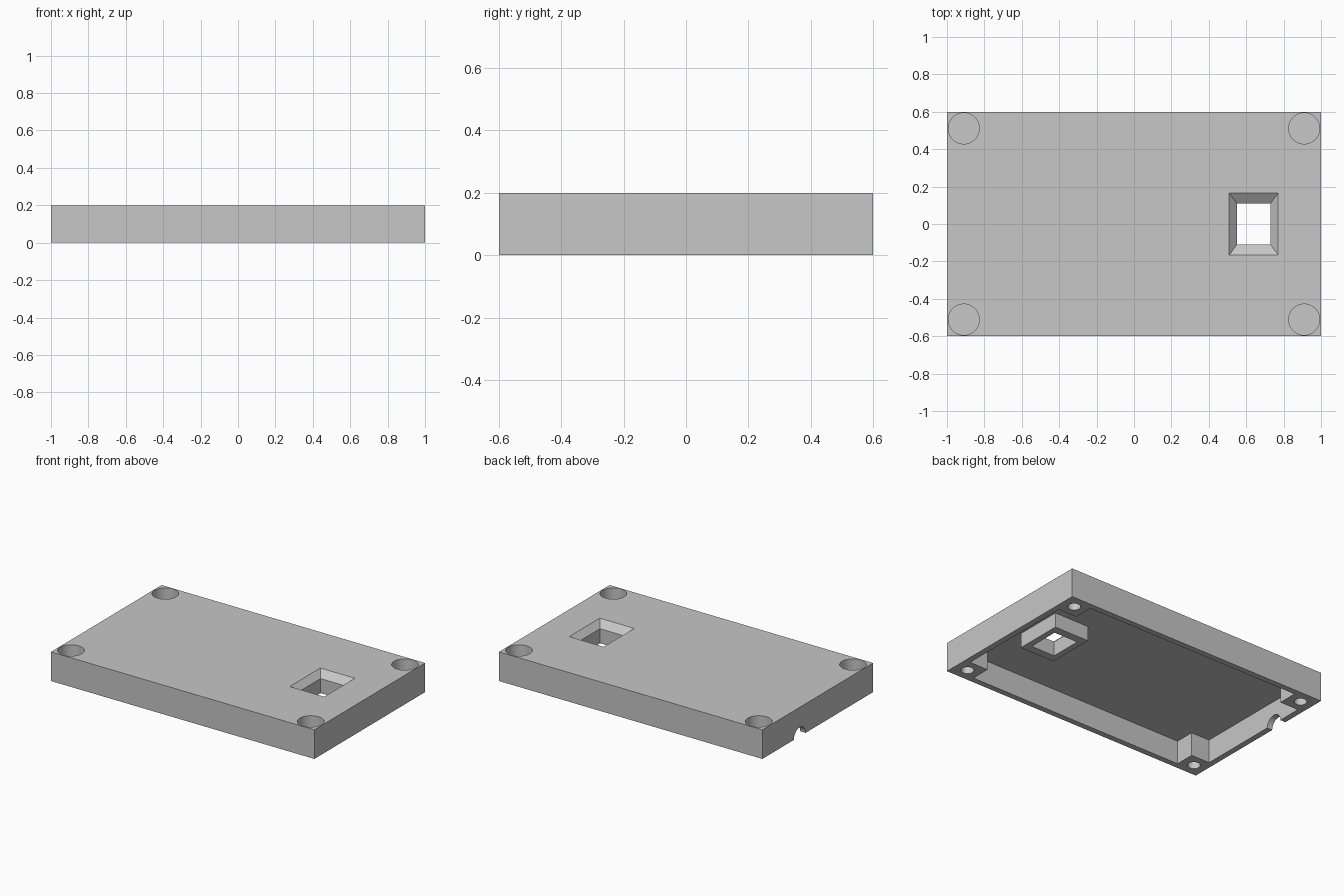
import bpy
import bmesh
from mathutils import Matrix

if "Cube" in bpy.data.objects:
    bpy.data.objects.remove(bpy.data.objects["Cube"], do_unlink=True)

LENGTH, WIDTH, HEIGHT = 2.0, 1.2, 0.2
WALL = 0.04
CEILING = HEIGHT - WALL
MARGIN = 0.05                  # overshoot of the cutters
WINDOW = (0.64, 0.0)
OUTER, INNER = (0.131, 0.166), (0.09, 0.11)

grey = bpy.data.materials.new("light_grey")
grey.use_nodes = True
grey.diffuse_color = (0.57, 0.57, 0.57, 1)
grey.node_tree.nodes["Principled BSDF"].inputs["Base Color"].default_value = grey.diffuse_color


def make_object(name, bm):
    bmesh.ops.recalc_face_normals(bm, faces=bm.faces)
    mesh = bpy.data.meshes.new(name)
    bm.to_mesh(mesh)
    bm.free()
    mesh.materials.append(grey)
    obj = bpy.data.objects.new(name, mesh)
    bpy.context.collection.objects.link(obj)
    return obj


def box(name, x0, x1, y0, y1, z0, z1):
    bm = bmesh.new()
    bmesh.ops.create_cube(bm, size=1)
    for v in bm.verts:
        v.co = (x1 if v.co.x > 0 else x0, y1 if v.co.y > 0 else y0, z1 if v.co.z > 0 else z0)
    return make_object(name, bm)


def centred_box(name, centre, half, z0, z1):
    (x, y), (a, b) = centre, half
    return box(name, x - a, x + a, y - b, y + b, z0, z1)


def cylinder(name, centre, radius, depth, axis="Z"):
    bm = bmesh.new()
    matrix = Matrix.Translation(centre)
    if axis == "X":
        matrix = matrix @ Matrix.Rotation(1.5707963, 4, "Y")
    bmesh.ops.create_cone(bm, cap_ends=True, segments=48, radius1=radius, radius2=radius,
                          depth=depth, matrix=matrix)
    return make_object(name, bm)


def combine(target, tool, operation="DIFFERENCE"):
    mod = target.modifiers.new(tool.name, "BOOLEAN")
    mod.operation, mod.solver, mod.object = operation, "EXACT", tool
    bpy.context.view_layer.objects.active = target
    bpy.ops.object.modifier_apply(modifier=mod.name)
    bpy.data.objects.remove(tool, do_unlink=True)


# Case lid block
lid = centred_box("case_lid", (0, 0), (LENGTH / 2, WIDTH / 2), 0, HEIGHT)

# Hollow underside, leaving square posts in the corners
cavity = centred_box("cavity", (0, 0), (LENGTH / 2 - WALL, WIDTH / 2 - WALL), -MARGIN, CEILING)
for sx in (-1, 1):
    for sy in (-1, 1):
        post = centred_box("corner_post", (sx * 0.92, sy * 0.525), (0.1, 0.1), -0.1, HEIGHT)
        combine(cavity, post)
combine(lid, cavity)

# Sleeve hanging below the window
combine(lid, centred_box("window_sleeve", WINDOW, OUTER, 0.06, HEIGHT - 0.02), "UNION")

# Straight shaft and sloped rim of the window
combine(lid, centred_box("window_shaft", WINDOW, INNER, 0, HEIGHT + MARGIN))
rim = centred_box("window_rim", WINDOW, OUTER, CEILING, HEIGHT)
for v in rim.data.vertices:
    if v.co.z < HEIGHT - 0.01:
        for i in (0, 1):
            v.co[i] = WINDOW[i] + (INNER[i] if v.co[i] > WINDOW[i] else -INNER[i])
    else:                      # carry the slope a little above the top
        for i in (0, 1):
            slope = (OUTER[i] - INNER[i]) / 4
            v.co[i] += slope if v.co[i] > WINDOW[i] else -slope
        v.co.z += WALL / 4
combine(lid, rim)

# Blind screw-head pockets on top and screw holes beneath
for sx in (-1, 1):
    for sy in (-1, 1):
        x, y = sx * 0.91, sy * 0.511
        combine(lid, cylinder("head_pocket", (x, y, HEIGHT), 0.083, 0.24))
        combine(lid, cylinder("screw_hole", (x, y, 0), 0.04, 0.12))

# Round cable notch through the end wall
combine(lid, cylinder("cable_notch", (-1, 0.195, 0), 0.063, 0.2, "X"))

# Smooth the round walls and keep the edges crisp
bpy.ops.object.select_all(action="DESELECT")
lid.select_set(True)
bpy.context.view_layer.objects.active = lid
bpy.ops.object.shade_smooth_by_angle(angle=0.5)
